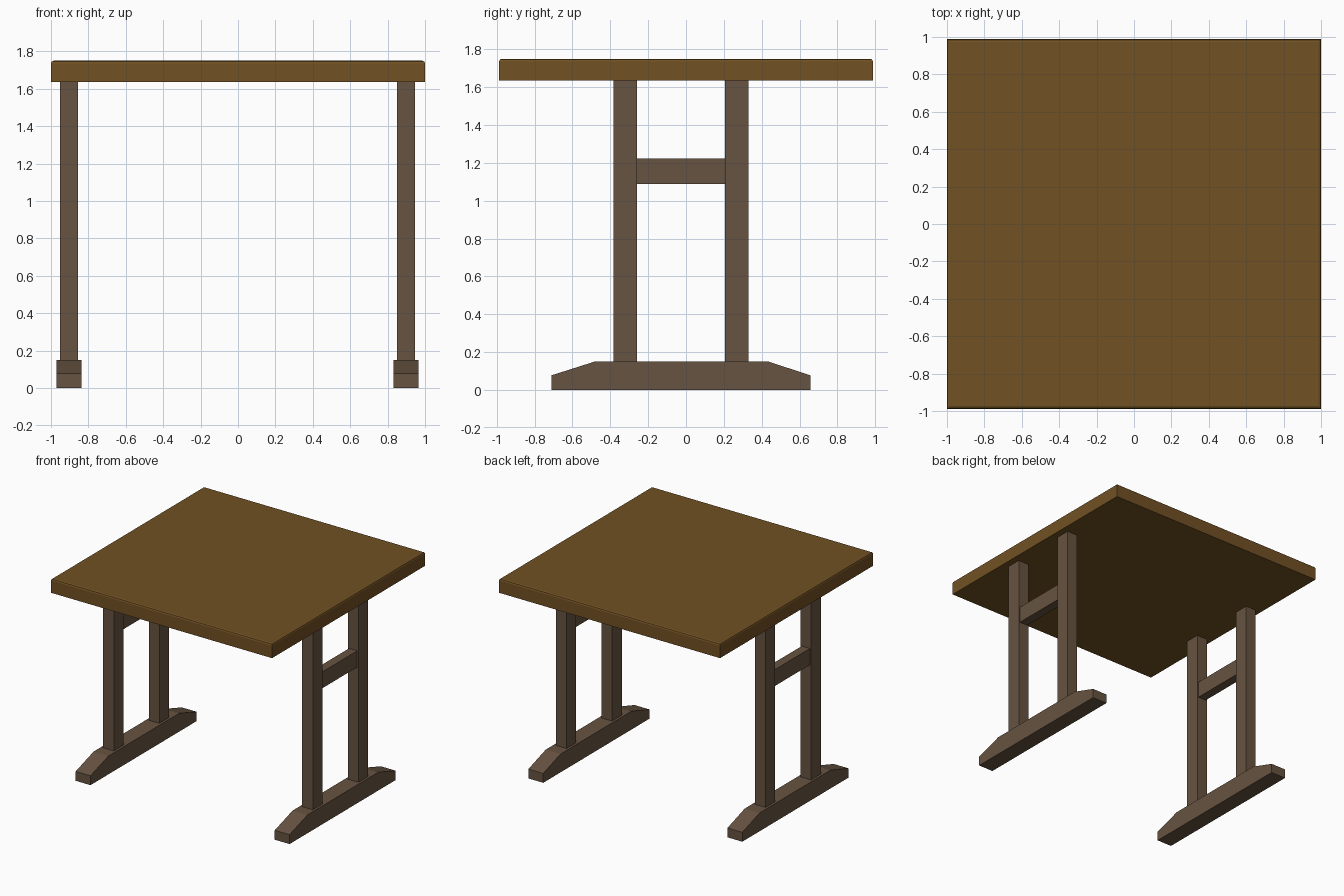
import bpy, bmesh

if "Cube" in bpy.data.objects:
    bpy.data.objects.remove(bpy.data.objects["Cube"])


def material(name, rgb):
    m = bpy.data.materials.new(name)
    m.diffuse_color = (*rgb, 1.0)
    m.use_nodes = True
    m.node_tree.nodes["Principled BSDF"].inputs["Base Color"].default_value = m.diffuse_color
    return m


TOP_WOOD = material("golden_brown_wood", (0.165, 0.082, 0.017))
LEG_WOOD = material("grey_brown_wood", (0.135, 0.087, 0.053))


def add_object(name, bm, mat):
    bmesh.ops.recalc_face_normals(bm, faces=bm.faces)
    mesh = bpy.data.meshes.new(name)
    bm.to_mesh(mesh)
    bm.free()
    mesh.materials.append(mat)
    obj = bpy.data.objects.new(name, mesh)
    bpy.context.collection.objects.link(obj)
    return obj


def extrude_profile(name, profile, x0, x1, mat):
    """Extrude a (y, z) outline along x."""
    bm = bmesh.new()
    face = bm.faces.new([bm.verts.new((x0, y, z)) for y, z in profile])
    ext = bmesh.ops.extrude_face_region(bm, geom=[face])
    verts = [g for g in ext["geom"] if isinstance(g, bmesh.types.BMVert)]
    bmesh.ops.translate(bm, vec=(x1 - x0, 0, 0), verts=verts)
    return add_object(name, bm, mat)


def rect(y0, y1, z0, z1):
    return [(y0, z0), (y1, z0), (y1, z1), (y0, z1)]


# Tabletop slab with a fine bevel round the upper edge
bm = bmesh.new()
bmesh.ops.create_cube(bm, size=1)
for v in bm.verts:
    v.co = (v.co.x * 2.0, v.co.y * 1.976, 1.6925 + v.co.z * 0.115)
top_edges = [e for e in bm.edges if all(v.co.z > 1.7 for v in e.verts)]
bmesh.ops.bevel(bm, geom=top_edges, offset=0.014, segments=2,
                profile=0.5, affect='EDGES')
add_object("tabletop", bm, TOP_WOOD)

# Two trestles: sloped foot, two posts and a cross rail
FOOT = [(-0.712, 0), (0.658, 0), (0.658, 0.077), (0.435, 0.15),
        (-0.482, 0.15), (-0.712, 0.077)]
for side, cx in (("left", -0.903), ("right", 0.898)):
    extrude_profile(side + "_foot", FOOT, cx - 0.067, cx + 0.067, LEG_WOOD)
    for end, y0, y1 in (("front", -0.384, -0.258), ("back", 0.205, 0.33)):
        extrude_profile(f"{side}_{end}_post", rect(y0, y1, 0.149, 1.636),
                        cx - 0.048, cx + 0.048, LEG_WOOD)
    extrude_profile(side + "_cross_rail", rect(-0.26, 0.207, 1.088, 1.222),
                    cx - 0.037, cx + 0.037, LEG_WOOD)
